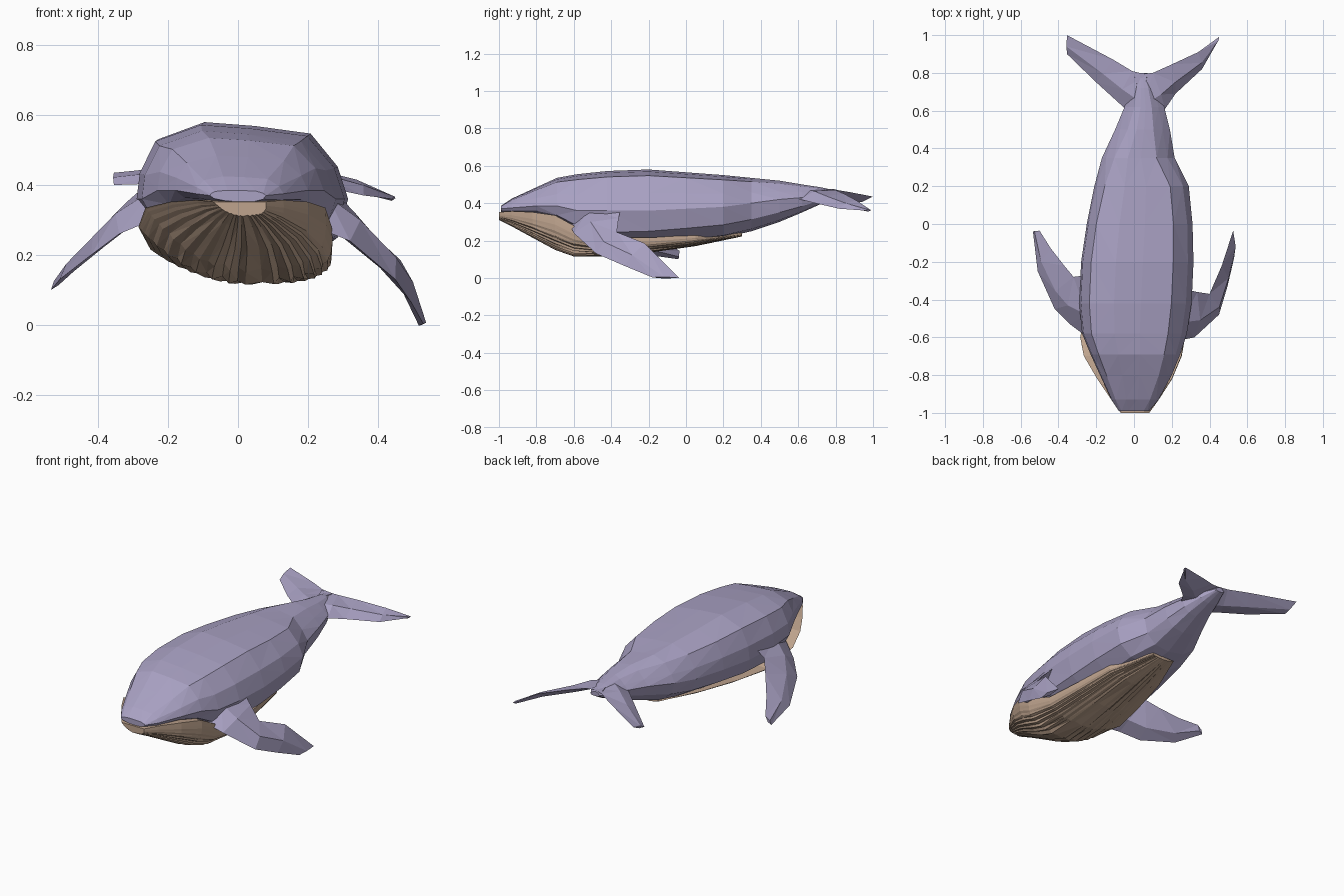
import bpy, bmesh, math, random
from mathutils import Vector

random.seed(4)


def material(name, rgb):
    m = bpy.data.materials.new(name)
    m.diffuse_color = (*rgb, 1)
    return m


skin = material("dusky purple skin", (0.40, 0.36, 0.55))
throat = material("tan throat", (0.52, 0.37, 0.27))


def loft(name, rings, mat):
    """Skin closed rings of points, cap both ends, facet into triangles."""
    bm = bmesh.new()
    rows = [[bm.verts.new(p) for p in ring] for ring in rings]
    n = len(rows[0])
    for a, b in zip(rows, rows[1:]):
        for i in range(n):
            j = (i + 1) % n
            bm.faces.new((a[i], a[j], b[j], b[i]))
    bm.faces.new(rows[0])
    bm.faces.new(rows[-1])
    bmesh.ops.triangulate(bm, faces=bm.faces[:])
    bmesh.ops.recalc_face_normals(bm, faces=bm.faces[:])
    me = bpy.data.meshes.new(name)
    bm.to_mesh(me)
    bm.free()
    me.materials.append(mat)
    ob = bpy.data.objects.new(name, me)
    bpy.context.collection.objects.link(ob)
    return ob


# Body: one boxy, slightly rolled cross-section scaled along the length
section = [(1, 0), (0.9, 0.42), (0.64, 0.85), (0.1, 0.95), (-0.38, 1), (-0.82, 0.78),
           (-0.97, 0.35), (-1, 0), (-0.86, -0.48), (-0.45, -0.85), (0.1, -1),
           (0.6, -0.92), (0.9, -0.58)]
body = [  # y, left x, right x, top z, widest z, bottom z
    (-0.99, -0.08, 0.08, 0.385, 0.37, 0.352),
    (-0.93, -0.12, 0.13, 0.425, 0.375, 0.345),
    (-0.80, -0.18, 0.20, 0.485, 0.385, 0.34),
    (-0.69, -0.23, 0.245, 0.535, 0.385, 0.30),
    (-0.58, -0.275, 0.28, 0.555, 0.36, 0.22),
    (-0.42, -0.29, 0.305, 0.572, 0.36, 0.16),
    (-0.20, -0.28, 0.315, 0.58, 0.36, 0.17),
    (0.00, -0.25, 0.31, 0.565, 0.37, 0.19),
    (0.20, -0.21, 0.29, 0.55, 0.38, 0.215),
    (0.35, -0.17, 0.215, 0.535, 0.40, 0.25),
    (0.50, -0.10, 0.19, 0.52, 0.42, 0.30),
    (0.62, -0.05, 0.16, 0.50, 0.43, 0.35),
    (0.72, -0.02, 0.12, 0.485, 0.44, 0.395),
    (0.80, 0.01, 0.07, 0.468, 0.45, 0.44)]
rings = []
for y, xl, xr, zt, zm, zb in body:
    c, h = (xl + xr) / 2, (xr - xl) / 2
    crest = min(max((y - 0.15) / 0.4, 0), 1) * 0.5     # back narrows to a ridge
    rings.append([(c + u * h * (1 - crest * max(v, 0)), y,
                   zm + v * ((zt - zm) if v > 0 else (zm - zb)))
                  for u, v in section])
loft("body", rings, skin)

# Pleated lower jaw and belly, heavier on the right
belly = [  # y, left x, right x, lip z, bottom z
    (-1.00, -0.07, 0.08, 0.352, 0.31),
    (-0.93, -0.12, 0.13, 0.357, 0.275),
    (-0.82, -0.195, 0.20, 0.352, 0.215),
    (-0.70, -0.265, 0.25, 0.335, 0.15),
    (-0.60, -0.285, 0.268, 0.28, 0.115),
    (-0.42, -0.25, 0.265, 0.215, 0.115),
    (-0.20, -0.20, 0.25, 0.215, 0.135),
    (0.05, -0.14, 0.22, 0.23, 0.17),
    (0.30, -0.04, 0.11, 0.24, 0.222)]
pleats = 36
rings = []
for y, xl, xr, ze, zb in belly:
    c, h = (xl + xr) / 2, (xr - xl) / 2
    ring = []
    for i in range(pleats + 1):
        t = math.pi * i / pleats
        cu, s = math.cos(t), math.sin(t)
        groove = 1 - (0.08 * s * s * random.uniform(0.5, 1.3) if i % 2 else 0)
        p = 0.7 if cu > 0 else 1.0           # boxy right, slanting left
        x = c + h * math.copysign(abs(cu) ** p, cu) * groove
        x += 0.03 * s * min(h / 0.25, 1)
        ring.append((x, y, ze - (ze - zb) * s ** (0.75 if cu > 0 else 1.6) * groove))
    rings.append(ring)
loft("throat_and_belly", rings, throat)


def fin(name, sections, thick):
    """Diamond-section fin through (leading point, trailing point) pairs."""
    rings = []
    for k, (lead, trail) in enumerate(sections):
        a, b = Vector(lead), Vector(trail)
        nxt, prv = sections[min(k + 1, len(sections) - 1)], sections[max(k - 1, 0)]
        span = Vector(nxt[0]) + Vector(nxt[1]) - Vector(prv[0]) - Vector(prv[1])
        n = (b - a).cross(span).normalized()
        w = thick * (1 - 0.75 * k / (len(sections) - 1))
        mid = a.lerp(b, 0.42)
        rings.append([a, mid + n * w, b, mid - n * w])
    loft(name, rings, skin)


# Flippers, each swept at its own angle
fin("right_flipper", [
    ((0.22, -0.62, 0.28), (0.25, -0.34, 0.41)),
    ((0.32, -0.60, 0.24), (0.335, -0.36, 0.32)),
    ((0.45, -0.48, 0.13), (0.40, -0.37, 0.245)),
    ((0.495, -0.33, 0.065), (0.465, -0.22, 0.185)),
    ((0.53, -0.18, 0.003), (0.525, -0.035, 0.0))], 0.045)
fin("left_flipper", [
    ((-0.22, -0.62, 0.31), (-0.24, -0.27, 0.42)),
    ((-0.34, -0.53, 0.26), (-0.32, -0.28, 0.35)),
    ((-0.42, -0.45, 0.20), (-0.37, -0.22, 0.29)),
    ((-0.51, -0.25, 0.13), (-0.44, -0.13, 0.21)),
    ((-0.535, -0.04, 0.10), (-0.50, -0.035, 0.145))], 0.035)

# Tail flukes
fin("right_fluke", [
    ((0.08, 0.52, 0.42), (0.0, 0.79, 0.475)),
    ((0.165, 0.61, 0.42), (0.10, 0.80, 0.47)),
    ((0.22, 0.69, 0.40), (0.20, 0.845, 0.45)),
    ((0.36, 0.82, 0.37), (0.34, 0.91, 0.415)),
    ((0.44, 0.96, 0.36), (0.45, 0.99, 0.362))], 0.03)
fin("left_fluke", [
    ((0.03, 0.54, 0.43), (0.07, 0.79, 0.475)),
    ((-0.09, 0.65, 0.42), (-0.01, 0.81, 0.47)),
    ((-0.20, 0.75, 0.405), (-0.11, 0.87, 0.46)),
    ((-0.355, 0.90, 0.40), (-0.355, 1.0, 0.435))], 0.032)
